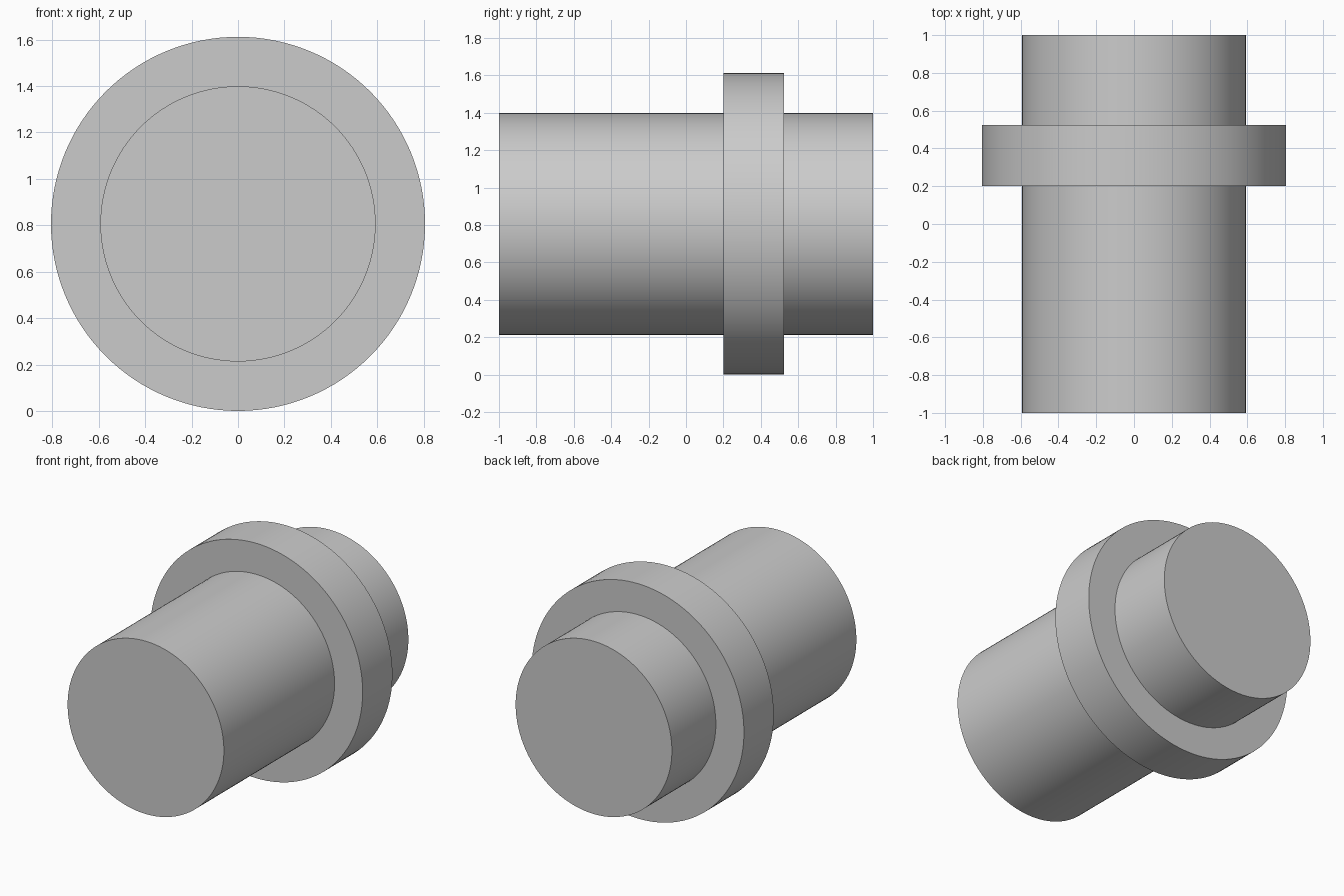
import bpy
import bmesh
import math
from mathutils import Matrix

cube = bpy.data.objects.get("Cube")
if cube:
    bpy.data.objects.remove(cube, do_unlink=True)

AXIS_Z = 0.806
SIDES = 128

# Plain grey material
grey = bpy.data.materials.new("plain_grey")
grey.use_nodes = True
colour = (0.6, 0.6, 0.6, 1)
grey.diffuse_color = colour
grey.node_tree.nodes["Principled BSDF"].inputs["Base Color"].default_value = colour


def lathe(name, profile):
    """Spin a (radius, y) profile around the y axis."""
    bm = bmesh.new()
    verts = [bm.verts.new((r, y, 0)) for r, y in profile]
    edges = [bm.edges.new(pair) for pair in zip(verts, verts[1:])]
    bmesh.ops.spin(bm, geom=verts + edges, cent=(0, 0, 0), axis=(0, 1, 0),
                   angle=math.tau, steps=SIDES, use_merge=True)
    bmesh.ops.remove_doubles(bm, verts=bm.verts, dist=1e-5)
    # Flat end caps
    bmesh.ops.holes_fill(bm, edges=[e for e in bm.edges if e.is_boundary])
    bmesh.ops.recalc_face_normals(bm, faces=bm.faces)
    bmesh.ops.transform(bm, matrix=Matrix.Translation((0, 0, AXIS_Z)), verts=bm.verts)
    mesh = bpy.data.meshes.new(name)
    bm.to_mesh(mesh)
    bm.free()
    mesh.materials.append(grey)
    obj = bpy.data.objects.new(name, mesh)
    bpy.context.collection.objects.link(obj)
    bpy.ops.object.select_all(action='DESELECT')
    obj.select_set(True)
    bpy.context.view_layer.objects.active = obj
    bpy.ops.object.shade_smooth_by_angle(angle=math.radians(30))
    return obj


# Round shaft with a raised collar, as one stepped solid
R, COLLAR = 0.593, 0.806
lathe("collared_shaft", [(R, -1), (R, 0.2), (COLLAR, 0.2),
                         (COLLAR, 0.523), (R, 0.523), (R, 1)])
